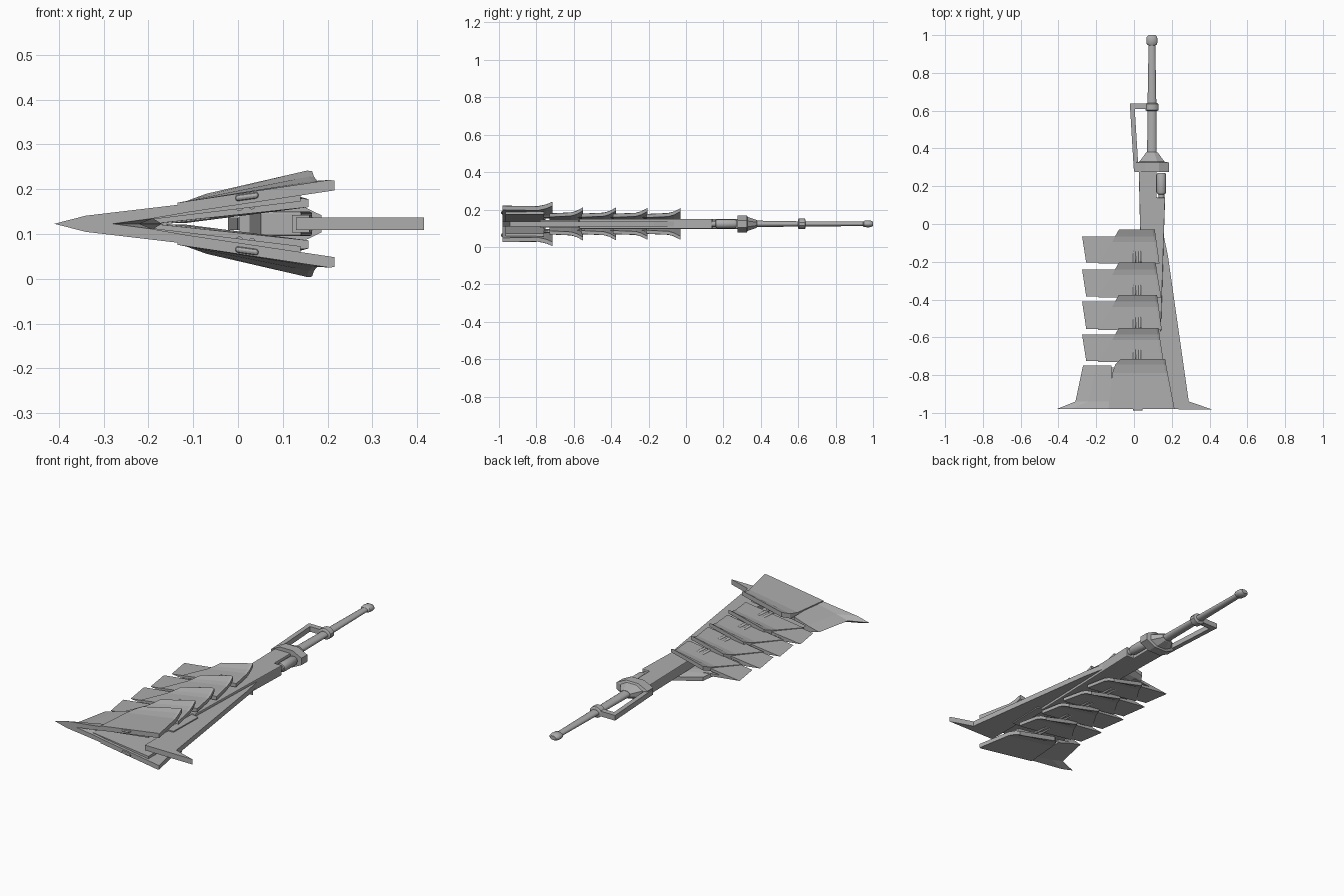
import bpy, bmesh, math

if "Cube" in bpy.data.objects:
    bpy.data.objects.remove(bpy.data.objects["Cube"])

MID = 0.123  # height of the symmetry plane; part coordinates are relative to it

steel = bpy.data.materials.new("grey_steel")
steel.diffuse_color = (0.42, 0.42, 0.42, 1)
steel.use_nodes = True
steel.node_tree.nodes["Principled BSDF"].inputs["Base Color"].default_value = steel.diffuse_color


def loft(name, rings, mirror=False, bevel=0.0, smooth=False):
    """Skin a row of equal rings into one closed solid."""
    bm = bmesh.new()
    rows = [[bm.verts.new(p) for p in ring] for ring in rings]
    n = len(rows[0])
    for a, b in zip(rows, rows[1:]):
        for i in range(n):
            j = (i + 1) % n
            bm.faces.new((a[i], a[j], b[j], b[i]))
    bm.faces.new(rows[0])
    bm.faces.new(rows[-1])
    bmesh.ops.recalc_face_normals(bm, faces=bm.faces[:])
    me = bpy.data.meshes.new(name)
    bm.to_mesh(me)
    bm.free()
    me.materials.append(steel)
    ob = bpy.data.objects.new(name, me)
    bpy.context.collection.objects.link(ob)
    ob.location.z = MID
    if mirror:
        m = ob.modifiers.new("mirror", 'MIRROR')
        m.use_axis = (False, False, True)
        m.use_mirror_merge = False
    if bevel:
        b = ob.modifiers.new("bevel", 'BEVEL')
        b.width = bevel
        b.segments = 2
    if smooth:
        bpy.context.view_layer.objects.active = ob
        ob.select_set(True)
        bpy.ops.object.shade_smooth_by_angle(angle=math.radians(35))
        ob.select_set(False)
    return ob


def slab(name, plan, z0, z1, bevel=0.0):
    """Extrude a plan outline between two heights."""
    return loft(name, [[(x, y, z) for x, y in plan] for z in (z0, z1)], bevel=bevel)


def turned(name, profile, cx, n=16, cz=0.0, mirror=False):
    """Elliptical lathe along y from (y, half width, half height)."""
    rings = []
    for y, rx, rz in profile:
        angs = [2 * math.pi * (i + 0.5) / n for i in range(n)]
        rings.append([(cx + rx * math.cos(a), y, cz + rz * math.sin(a)) for a in angs])
    return loft(name, rings, mirror, smooth=n > 8)


def armour(name, rows, top, thick):
    """Sloped plate flaring outward at its back; rows are (y, left, right, lift)."""
    rings = []
    for y, xl, xr, lift in rows:
        def z(x):
            return top(x) + lift * (x + 0.2) / 0.35
        xc = xr - 0.012
        rings.append([(xl, y, z(xl)), (xc, y, z(xc)), (xr, y, z(xr) - 0.003),
                      (xr, y, z(xr) - thick), (xl, y, max(0.0, z(xl) - thick))])
    return loft(name, rings, mirror=True)


def small_top(x):
    return 0.136 * (x + 0.27)


def large_top(x):
    return 0.047 + 0.15 * (x + 0.135)


# four overlapping armour plates with sharp left edges: front y, back y, right ends
segments = [(-0.21, -0.03, 0.135, 0.11), (-0.39, -0.205, 0.145, 0.115),
            (-0.56, -0.375, 0.147, 0.122), (-0.73, -0.55, 0.157, 0.13)]
for k, (yf, yb, xf, xb) in enumerate(segments, 1):
    armour(f"armour_plate_{k}",
           [(yf, -0.19, xf, 0), (yb - 0.065, -0.115, xb + 0.009, 0.008),
            (yb - 0.035, -0.10, xb + 0.005, 0.018), (yb, -0.08, xb, 0.04)],
           small_top, 0.021)
    loft(f"cutting_edge_{k}",
         [[(tip, y, 0), (-0.06, y, small_top(-0.06) - 0.003),
           (-0.06, y, 0.011), (-0.16, y, 0)]
          for y, tip in ((yf + 0.005, -0.253), (yb - 0.035, -0.275))], mirror=True)
    # paired rods bridging to the next plate
    for side, x in (("left", 0.003), ("right", 0.031)):
        turned(f"rod_{k}_{side}", [(yf + 0.07, 0.004, 0.004), (yf + 0.063, 0.008, 0.008),
                                   (yf - 0.03, 0.008, 0.008)], x, 10,
               small_top(x) - 0.001, mirror=True)

# large front plate, its liner and flared cutting edge
armour("front_armour_plate",
       [(-0.98, -0.135, 0.215, 0), (-0.79, -0.115, 0.178, 0.003),
        (-0.745, -0.10, 0.17, 0.014), (-0.715, -0.07, 0.165, 0.028)],
       large_top, 0.025)
loft("front_cutting_edge",
     [[(tip, y, 0), (tip + 0.07, y, 0.018), (-0.12, y, 0.044),
       (-0.12, y, 0.024), (-0.19, y, 0.012), (inner, y, 0)]
      for y, tip, inner in ((-0.98, -0.41, -0.28), (-0.94, -0.31, -0.22),
                            (-0.75, -0.27, -0.17))], mirror=True)
loft("front_liner",
     [[(-0.19, y, 0.022), (0.14, y, 0.066), (0.14, y, 0.050), (-0.19, y, 0.010)]
      for y in (-0.965, -0.76)], mirror=True)

# rounded studs on the front rim
loft("front_stud",
     [[(-0.006, y, 0.050), (0.046, y, 0.057), (0.046, y, 0.071), (-0.006, y, 0.064)]
      for y in (-0.988, -0.96)], mirror=True, bevel=0.006)

# flat spine blade along the right side
slab("spine_blade", [(0.125, -0.04), (0.153, -0.04), (0.18, -0.17), (0.29, -0.94),
                     (0.415, -0.982), (0.13, -0.98)], -0.014, 0.014)

# core that carries the plates
slab("core", [(0.025, 0.30), (0.12, 0.30), (0.12, 0.14), (0.165, 0.14), (0.157, -0.10),
              (0.142, -0.57), (0.05, -0.57), (0.032, -0.02)], -0.027, 0.027, bevel=0.004)
slab("core_bracket", [(0.12, -0.565), (0.165, -0.575), (0.16, -0.78), (0.12, -0.78)],
     -0.02, 0.02)

# small canister beside the core
turned("canister", [(0.13, 0.016, 0.016), (0.157, 0.016, 0.016), (0.16, 0.022, 0.022),
                    (0.17, 0.026, 0.025), (0.26, 0.026, 0.025), (0.27, 0.021, 0.02)], 0.145)

# collar, grip, ring and pommel
turned("collar", [(0.275, 0.099, 0.049), (0.325, 0.099, 0.049), (0.33, 0.072, 0.04),
                  (0.375, 0.036, 0.024), (0.38, 0.03, 0.02)], 0.095, 8)
turned("grip", [(0.36, 0.026, 0.018), (0.62, 0.024, 0.014), (0.96, 0.018, 0.012)], 0.095)
turned("grip_ring", [(0.598, 0.028, 0.022), (0.603, 0.036, 0.029), (0.635, 0.036, 0.029),
                     (0.64, 0.028, 0.022)], 0.095, 12)
turned("pommel", [(0.945, 0.018, 0.012), (0.952, 0.028, 0.017), (0.975, 0.030, 0.019),
                  (0.99, 0.028, 0.017), (1.0, 0.018, 0.011)], 0.095)

# hand guard
slab("hand_guard", [(0.09, 0.637), (-0.022, 0.637), (-0.002, 0.30), (0.0, 0.28), (0.025, 0.28),
                    (0.022, 0.32), (0.004, 0.608), (0.09, 0.608)], -0.014, 0.014)
